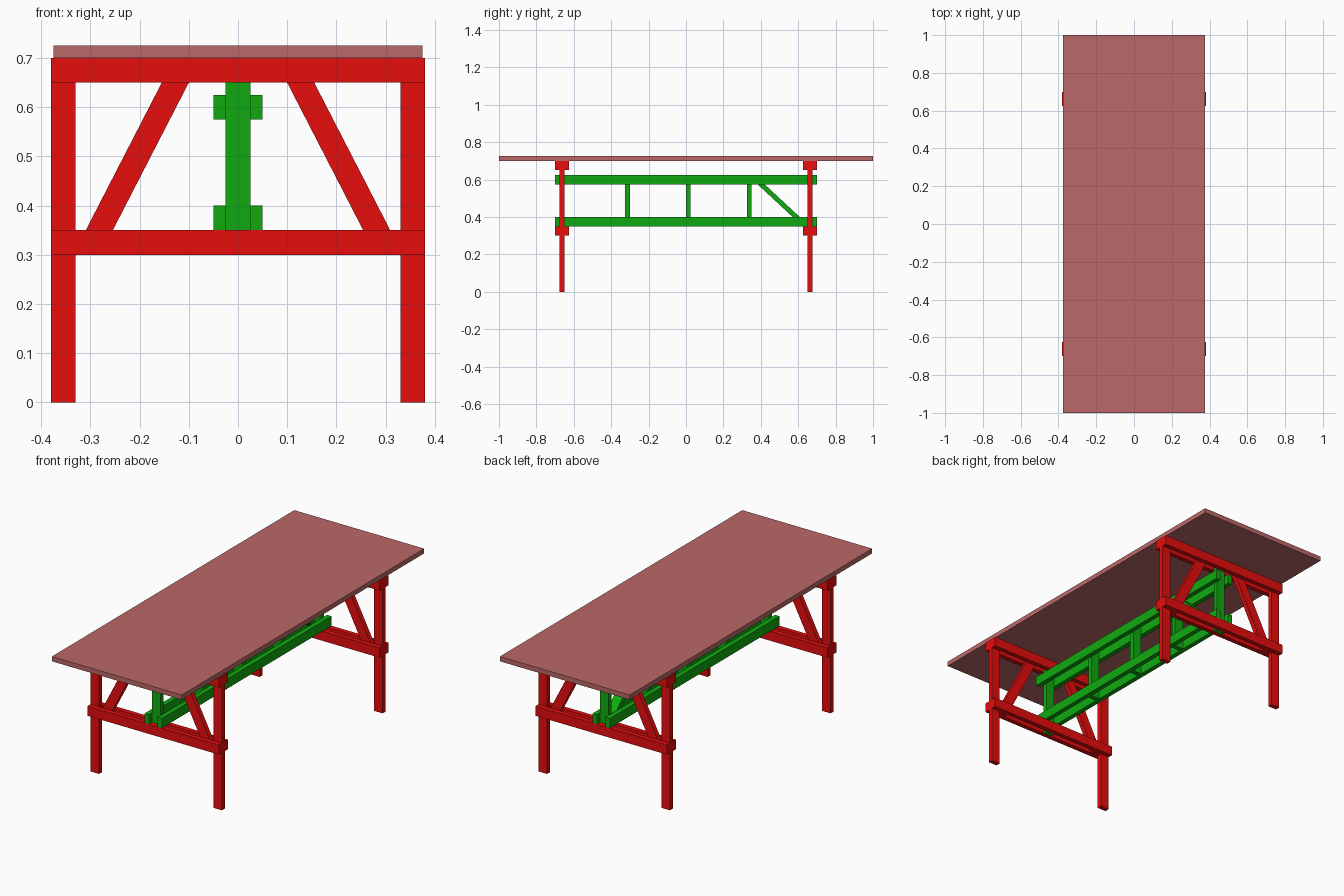
import bpy, bmesh

if "Cube" in bpy.data.objects:
    bpy.data.objects.remove(bpy.data.objects["Cube"])


def material(name, rgb):
    m = bpy.data.materials.new(name)
    m.diffuse_color = (*rgb, 1)
    m.use_nodes = True
    m.node_tree.nodes["Principled BSDF"].inputs["Base Color"].default_value = m.diffuse_color
    return m


RED = material("red_wood", (0.8, 0.004, 0.004))
GREEN = material("green_wood", (0.005, 0.4, 0.005))
TOP = material("top_wood", (0.5, 0.14, 0.14))


def prism(name, profile, depth, axis, mat):
    """Extrude a 2D profile: axis 'y' takes (x, z) points, axis 'x' takes (y, z)."""
    bm = bmesh.new()
    place = (lambda p, d: (p[0], d, p[1])) if axis == 'y' else (lambda p, d: (d, p[0], p[1]))
    face = bm.faces.new([bm.verts.new(place(p, depth[0])) for p in profile])
    new = bmesh.ops.extrude_face_region(bm, geom=[face])["geom"]
    verts = [g for g in new if isinstance(g, bmesh.types.BMVert)]
    bmesh.ops.translate(bm, verts=verts, vec=place((0, 0), depth[1] - depth[0]))
    bmesh.ops.recalc_face_normals(bm, faces=bm.faces)
    me = bpy.data.meshes.new(name)
    bm.to_mesh(me)
    bm.free()
    me.materials.append(mat)
    ob = bpy.data.objects.new(name, me)
    bpy.context.collection.objects.link(ob)
    return ob


def box(name, x, y, z, mat):
    return prism(name, [(x[0], z[0]), (x[1], z[0]), (x[1], z[1]), (x[0], z[1])], y, 'y', mat)


def span(s, a, b):
    """Interval a..b, mirrored to the negative side when s is -1."""
    return tuple(sorted((s * a, s * b)))


# Table top
box("table_top", (-0.375, 0.375), (-1, 1), (0.70, 0.725), TOP)

# Two trestles: legs and braces sandwiched between paired boards
for end, e in (("front", -1), ("back", 1)):
    core = span(e, 0.65, 0.675)
    for side, s in (("left", -1), ("right", 1)):
        box(f"{end}_{side}_leg", span(s, 0.33, 0.38), core, (0, 0.70), RED)
        brace = [(0.28, 0.30), (0.335, 0.30), (0.129, 0.70), (0.074, 0.70)]
        prism(f"{end}_{side}_brace", [(s * x, z) for x, z in brace], core, 'y', RED)
    for layer, y in (("inner", (0.625, 0.65)), ("outer", (0.675, 0.70))):
        for level, z in (("lower", 0.30), ("upper", 0.65)):
            box(f"{end}_{level}_{layer}_board", (-0.38, 0.38), span(e, *y), (z, z + 0.05), RED)
    # End post of the stretcher frame
    box(f"{end}_stretcher_post", (-0.025, 0.025), core, (0.30, 0.70), GREEN)

# Stretcher frame: paired long rails
for side, s in (("left", -1), ("right", 1)):
    for level, z in (("lower", 0.35), ("upper", 0.575)):
        box(f"{level}_{side}_stretcher_rail", span(s, 0.025, 0.05), (-0.70, 0.70), (z, z + 0.05), GREEN)

# Stretcher intermediate posts
for i, y in enumerate((-0.325, 0.0, 0.325)):
    box(f"middle_post_{i + 1}", (-0.025, 0.025), (y, y + 0.025), (0.35, 0.625), GREEN)

# Single diagonal strut near the back trestle
prism("stretcher_strut", [(0.355, 0.60), (0.393, 0.60), (0.635, 0.375), (0.597, 0.375)],
      (-0.025, 0.025), 'x', GREEN)
